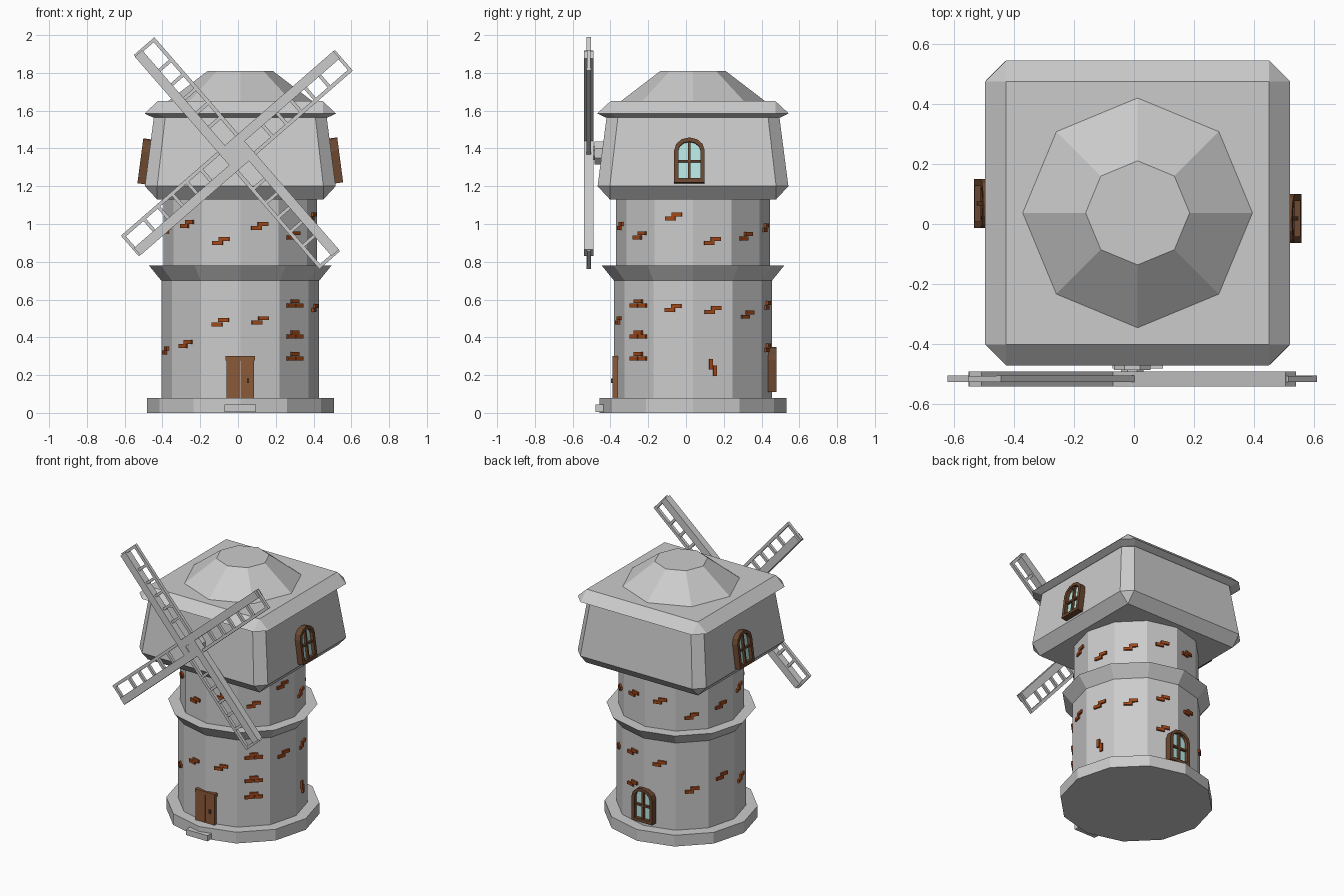
import bpy, bmesh
from math import sin, cos, pi, radians
from mathutils import Matrix, Vector

if "Cube" in bpy.data.objects:
    bpy.data.objects.remove(bpy.data.objects["Cube"])

CX, CY = 0.012, 0.037  # tower axis


def material(name, rgb):
    m = bpy.data.materials.new(name)
    m.diffuse_color = (*rgb, 1)
    m.use_nodes = True
    m.node_tree.nodes["Principled BSDF"].inputs["Base Color"].default_value = m.diffuse_color
    return m


WOOD = material("dark_wood", (0.15, 0.065, 0.03))
DOOR = material("door_wood", (0.26, 0.10, 0.04))
BRICK = material("brick", (0.36, 0.065, 0.01))
GLASS = material("glass", (0.48, 0.80, 0.76))


def finish(name, bm, mat=None):
    bmesh.ops.remove_doubles(bm, verts=bm.verts, dist=1e-5)
    bmesh.ops.recalc_face_normals(bm, faces=bm.faces)
    me = bpy.data.meshes.new(name)
    bm.to_mesh(me)
    bm.free()
    ob = bpy.data.objects.new(name, me)
    bpy.context.collection.objects.link(ob)
    if mat:
        me.materials.append(mat)
    return ob


def loft(name, rings, mat=None, M=Matrix(), loop=False):
    """Skin equal-length rings; cap both ends, or close the rings on themselves."""
    bm = bmesh.new()
    vs = [[bm.verts.new(M @ Vector(p)) for p in r] for r in rings]
    n = len(vs[0])
    for a, b in zip(vs, vs[1:] + vs[:1] if loop else vs[1:]):
        for i in range(n):
            j = (i + 1) % n
            bm.faces.new((a[i], a[j], b[j], b[i]))
    if not loop:
        bm.faces.new(vs[0])
        bm.faces.new(vs[-1])
    return finish(name, bm, mat)


def boxes(name, items, mat=None):
    """One object from boxes given as (matrix, centre, size)."""
    bm = bmesh.new()
    for M, c, s in items:
        bmesh.ops.create_cube(bm, size=1, matrix=M @ Matrix.Translation(c) @ Matrix.Diagonal((*s, 1)))
    me = bpy.data.meshes.new(name)
    bm.to_mesh(me)
    bm.free()
    ob = bpy.data.objects.new(name, me)
    bpy.context.collection.objects.link(ob)
    if mat:
        me.materials.append(mat)
    return ob


def ngon(n, r, z):
    return [(CX + r * cos(2 * pi * i / n), CY + r * sin(2 * pi * i / n), z) for i in range(n)]


def square(h, c, z):
    """Square ring with corners cut by c."""
    pts = []
    for sx, sy in ((1, 1), (-1, 1), (-1, -1), (1, -1)):
        pair = [(CX + sx * h, CY + sy * (h - c), z), (CX + sx * (h - c), CY + sy * h, z)]
        pts += pair if sx * sy > 0 else pair[::-1]
    return pts


# Stone tower: plinth, lower shaft, flared ledge, upper shaft
loft("plinth", [ngon(12, 0.495, 0), ngon(12, 0.495, 0.08)])
loft("tower", [ngon(12, r, z) for r, z in
               ((0.418, 0.08), (0.418, 0.70), (0.483, 0.78), (0.407, 0.78), (0.407, 1.13))])

# Square mill house, roof rim and dome
loft("mill_house", [square(0.44, 0, 1.13), square(0.505, 0.065, 1.20), square(0.457, 0.06, 1.57)])
loft("roof_rim", [square(0.465, 0.06, 1.565), square(0.507, 0.07, 1.585), square(0.437, 0, 1.65)])
loft("roof_dome", [ngon(8, 0.382, 1.65), ngon(8, 0.173, 1.81)])

# Door with planks, lintel and handle, plus the step
I = Matrix()
boxes("door_planks", [(I, (CX + dx, -0.37, 0.18), (0.031, 0.03, 0.2)) for dx in (-0.049, -0.0165, 0.0165, 0.049)]
      + [(I, (CX, -0.365, 0.18), (0.13, 0.03, 0.2))], DOOR)
boxes("door_frame", [(I, (CX, -0.37, 0.29), (0.155, 0.04, 0.024)),
                     (I, (CX - 0.068, -0.37, 0.18), (0.01, 0.036, 0.2)),
                     (I, (CX + 0.068, -0.37, 0.18), (0.01, 0.036, 0.2))], DOOR)
boxes("door_handle", [(I, (CX + 0.04, -0.39, 0.17), (0.01, 0.012, 0.025))], WOOD)
boxes("door_step", [(I, (CX, -0.455, 0.025), (0.168, 0.05, 0.04))])


# Arched windows
def arch(inset, y):
    w, b = 0.081 - inset, inset
    return [(-w, y, b), (w, y, b)] + [
        (w * cos(pi * i / 6), y, 0.17 + (0.07 - inset) * sin(pi * i / 6)) for i in range(7)]


def window(name, base, angle, tilt):
    M = (Matrix.Translation(base) @ Matrix.Rotation(radians(angle), 4, 'Z')
         @ Matrix.Rotation(radians(-tilt), 4, 'X'))
    loft(name + "_frame", [arch(0, -0.042), arch(0.022, -0.042), arch(0.022, 0.02), arch(0, 0.02)], WOOD, M, True)
    loft(name + "_glass", [arch(0.02, -0.018), arch(0.02, 0.01)], GLASS, M)
    boxes(name + "_bars", [(M, (0, -0.022, 0.12), (0.013, 0.024, 0.2)),
                           (M, (0, -0.022, 0.115), (0.125, 0.024, 0.013))], WOOD)


window("right_window", (CX + 0.503, 0.018, 1.215), 90, 7.5)
window("left_window", (CX - 0.503, 0.068, 1.21), -90, 7.5)
window("back_window", (CX, 0.437, 0.11), 180, 0)

# Exposed bricks: (facet angle from the front, height) on each storey
PAIR = ((0.018, 0.011), (-0.018, -0.011))
TRIO = ((0, 0.011), (0.031, -0.011), (-0.031, -0.011))
lower = ((-75, .33), (-45, .365), (-15, .48), (15, .49), (75, .555), (105, .545), (135, .52),
         (165, .57), (165, .345), (195, .54), (225, .36), (255, .42))
upper = ((-75, .97), (-45, 1.0), (-15, .91), (15, .99), (45, .94), (75, 1.04), (105, .91),
         (135, .935), (165, .98), (195, .98), (225, .88), (255, .92))
bricks = []


def cluster(angle, z, radius, layout, turn=0):
    M = (Matrix.Translation((CX, CY, z)) @ Matrix.Rotation(radians(angle), 4, 'Z')
         @ Matrix.Translation((0, -radius * cos(pi / 12), 0)) @ Matrix.Rotation(radians(turn), 4, 'Y'))
    for x, dz in layout:
        bricks.append((M, (x, 0, dz), (0.056, 0.024, 0.021)))


for a, z in lower:
    cluster(a, z, 0.418, PAIR)
for a, z in upper:
    cluster(a, z, 0.407, PAIR)
for z in (0.30, 0.415, 0.58):
    cluster(45, z, 0.418, TRIO)
cluster(105, 0.24, 0.418, PAIR, 90)
boxes("exposed_bricks", bricks, BRICK)

# Sails: four ladder blades turned about the hub
HUB = Vector((-0.006, -0.515, 1.375))
spars, ladders = [], []
for k in range(4):
    M = Matrix.Translation(HUB) @ Matrix.Rotation(-radians(41 + 90 * k), 4, 'Y')
    spars.append((M, (0.335, 0, 0.047), (0.81, 0.05, 0.052)))
    ladders.append((M, (0.41, 0, -0.063), (0.68, 0.022, 0.02)))
    for r in (0.20, 0.30, 0.40, 0.50, 0.60, 0.741):
        ladders.append((M, (r, 0, 0), (0.018, 0.02, 0.142)))
boxes("sail_spars", spars)
boxes("sail_ladders", ladders)


def axle(name, r, y0, y1):
    loft(name, [[(HUB.x + r * cos(pi * i / 4 + pi / 8), y, HUB.z + r * sin(pi * i / 4 + pi / 8))
                 for i in range(8)] for y in (y0, y1)])


axle("sail_hub", 0.066, -0.485, -0.42)
axle("sail_axle", 0.04, -0.535, -0.42)
